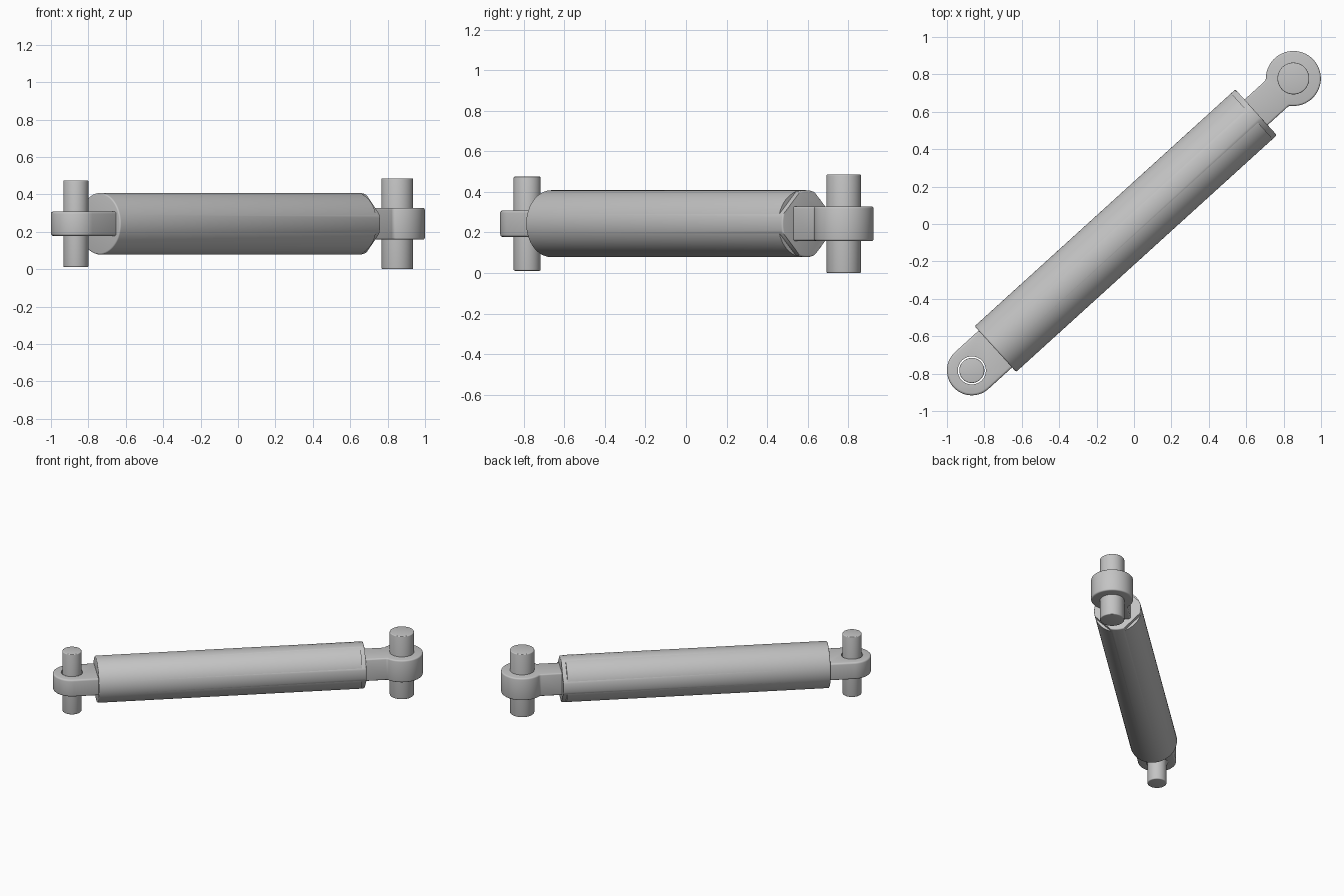
import bpy, bmesh, math
from mathutils import Matrix, Vector

if "Cube" in bpy.data.objects:
    bpy.data.objects.remove(bpy.data.objects["Cube"])

steel = bpy.data.materials.new("grey steel")
steel.use_nodes = True
GREY = (0.55, 0.55, 0.55, 1)
steel.diffuse_color = GREY
steel.node_tree.nodes["Principled BSDF"].inputs["Base Color"].default_value = GREY

# The assembly is built along x, then turned into its diagonal pose
HALF = 1.161
POSE = (Matrix.Translation((-0.0075, -0.0025, 0.243))
        @ Matrix.Rotation(math.radians(42.24), 4, 'Z'))


def add_object(name, bm):
    bmesh.ops.recalc_face_normals(bm, faces=bm.faces)
    mesh = bpy.data.meshes.new(name)
    bm.to_mesh(mesh)
    bm.free()
    obj = bpy.data.objects.new(name, mesh)
    bpy.context.collection.objects.link(obj)
    mesh.materials.append(steel)
    return obj


def activate(obj):
    bpy.ops.object.select_all(action='DESELECT')
    obj.select_set(True)
    bpy.context.view_layer.objects.active = obj


def bevel(obj, width):
    mod = obj.modifiers.new("bevel", 'BEVEL')
    mod.width = width
    mod.segments = 3
    mod.limit_method = 'ANGLE'
    mod.angle_limit = math.radians(40)
    activate(obj)
    bpy.ops.object.modifier_apply(modifier=mod.name)


def cut(obj, cutter):
    mod = obj.modifiers.new("cut", 'BOOLEAN')
    mod.operation = 'DIFFERENCE'
    mod.solver = 'EXACT'
    mod.object = cutter
    activate(obj)
    bpy.ops.object.modifier_apply(modifier=mod.name)
    bpy.data.objects.remove(cutter)


def finish(obj):
    obj.matrix_world = POSE
    activate(obj)
    bpy.ops.object.shade_smooth_by_angle(angle=math.radians(32))


def cylinder(name, radius, length, matrix):
    bm = bmesh.new()
    bmesh.ops.create_cone(bm, cap_ends=True, segments=64, radius1=radius,
                          radius2=radius, depth=length, matrix=matrix)
    return add_object(name, bm)


def lug(name, centre, radius, neck, reach, height):
    """Round eye with a straight neck running toward the barrel."""
    side = 1 if centre < 0 else -1
    start = math.asin(min(1, neck / radius))
    points = [(centre + side * reach, -neck), (centre + side * reach, neck)]
    for i in range(49):
        a = start + (2 * math.pi - 2 * start) * i / 48
        points.append((centre + side * radius * math.cos(a), radius * math.sin(a)))
    bm = bmesh.new()
    face = bm.faces.new([bm.verts.new((x, y, -height / 2)) for x, y in points])
    top = bmesh.ops.extrude_face_region(bm, geom=[face])["geom"]
    bmesh.ops.translate(bm, vec=Vector((0, 0, height)),
                        verts=[v for v in top if isinstance(v, bmesh.types.BMVert)])
    return add_object(name, bm)


# Barrel with four spanner flats at the rod end
BACK, FRONT, RADIUS = -HALF + 0.17, HALF - 0.269, 0.165
barrel = cylinder("barrel", RADIUS, FRONT - BACK,
                  Matrix.Translation(((BACK + FRONT) / 2, 0, 0))
                  @ Matrix.Rotation(math.pi / 2, 4, 'Y'))
bevel(barrel, 0.008)
for quarter in range(4):
    bm = bmesh.new()
    bmesh.ops.create_cube(bm, size=1, matrix=(
        Matrix.Rotation(math.pi / 4 + quarter * math.pi / 2, 4, 'X')
        @ Matrix.Translation((FRONT, 0, 0.195))
        @ Matrix.Diagonal((0.06, 0.3, 0.1, 1))))
    cut(barrel, add_object("flat_cutter", bm))
finish(barrel)

# Base lug with a clearance hole, and rod lug
base_lug = lug("base_lug", -HALF, 0.133, 0.133, 0.2, 0.13)
bevel(base_lug, 0.012)
cut(base_lug, cylinder("hole_cutter", 0.075, 1, Matrix.Translation((-HALF, 0, 0))))
finish(base_lug)

rod_lug = lug("rod_lug", HALF, 0.147, 0.092, 0.3, 0.17)
bevel(rod_lug, 0.01)
finish(rod_lug)

# Vertical pins through both lugs
for name, x, radius, length in (("base_pin", -HALF, 0.067, 0.464),
                                ("rod_pin", HALF, 0.085, 0.486)):
    pin = cylinder(name, radius, length, Matrix.Translation((x, 0, 0)))
    bevel(pin, 0.006)
    finish(pin)
